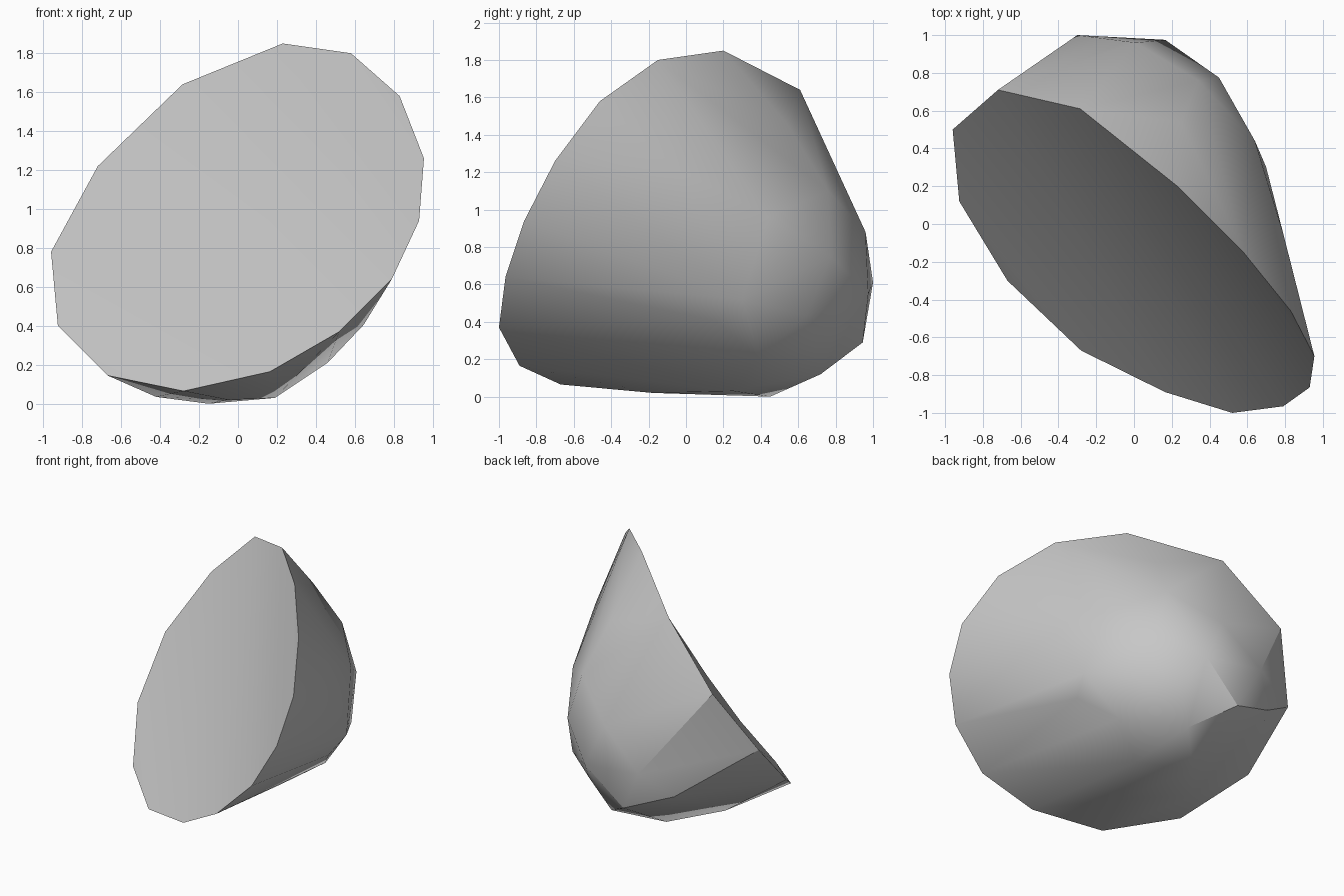
import bpy
import bmesh
import math
from mathutils import Vector

cube = bpy.data.objects.get("Cube")
if cube:
    bpy.data.objects.remove(cube, do_unlink=True)

# Single stone colour
stone = bpy.data.materials.new("stone_grey")
stone.use_nodes = True
grey = (0.57, 0.57, 0.57, 1.0)
stone.diffuse_color = grey
stone.node_tree.nodes["Principled BSDF"].inputs["Base Color"].default_value = grey

# Rim of the slanted cut face, going round once
rim = [
    (0.23, 0.20, 1.85), (0.58, -0.15, 1.80), (0.83, -0.46, 1.58),
    (0.955, -0.70, 1.26), (0.93, -0.865, 0.94), (0.79, -0.965, 0.64),
    (0.52, -1.0, 0.37), (0.165, -0.89, 0.165), (-0.28, -0.67, 0.065),
    (-0.67, -0.30, 0.145), (-0.925, 0.12, 0.40), (-0.96, 0.50, 0.78),
    (-0.72, 0.71, 1.22), (-0.285, 0.61, 1.64),
]

# Corners of the rounded back
back = [
    (0.25, 0.54, 1.46), (0.79, -0.05, 1.22), (0.34, 0.76, 1.10),
    (0.01, 0.96, 0.88), (-0.30, 1.0, 0.61), (0.165, 0.975, 0.55),
    (0.45, 0.775, 0.75), (0.64, 0.44, 0.96), (0.70, 0.30, 0.52),
    (-0.136, 0.945, 0.29), (0.254, 0.80, 0.363), (0.50, 0.644, 0.433),
    (-0.50, 0.85, 0.88), (-0.49, 0.84, 0.43),
]

# Corners of the underside
underside = [
    (0.645, 0.16, 0.405), (0.46, 0.39, 0.21), (0.12, 0.72, 0.12),
    (0.19, 0.25, 0.03), (-0.15, 0.45, 0.0), (-0.05, -0.18, 0.02),
    (-0.42, 0.13, 0.035),
]

# Wrap the corners into one solid chunk
bm = bmesh.new()
rim_verts = [bm.verts.new(p) for p in rim]
for p in back + underside:
    bm.verts.new(p)
bmesh.ops.convex_hull(bm, input=bm.verts[:], use_existing_faces=False)
bmesh.ops.recalc_face_normals(bm, faces=bm.faces[:])

# Replace the cut side with slightly hollow strips across the rim
cut_dir = Vector((-0.49, -0.75, 0.44))
caps = [f for f in bm.faces
        if all(v in rim_verts for v in f.verts) and f.normal.dot(cut_dir) > 0.5]
bmesh.ops.delete(bm, geom=caps, context='FACES_ONLY')
bare = [e for e in bm.edges if not e.link_faces]
bmesh.ops.delete(bm, geom=bare, context='EDGES')
for i in range(7):
    corners = []
    for k in (2 - i, 1 - i, 3 + i, 2 + i):
        v = rim_verts[k % 14]
        if v not in corners:
            corners.append(v)
    bm.faces.new(corners)
loose = [v for v in bm.verts if not v.link_faces]
bmesh.ops.delete(bm, geom=loose, context='VERTS')
bmesh.ops.recalc_face_normals(bm, faces=bm.faces[:])

mesh = bpy.data.meshes.new("rock_half")
bm.to_mesh(mesh)
bm.free()
mesh.materials.append(stone)

rock = bpy.data.objects.new("rock_half", mesh)
bpy.context.collection.objects.link(rock)

# Smooth back, crisp rim
bpy.ops.object.select_all(action='DESELECT')
rock.select_set(True)
bpy.context.view_layer.objects.active = rock
bpy.ops.object.shade_smooth_by_angle(angle=math.radians(30))
